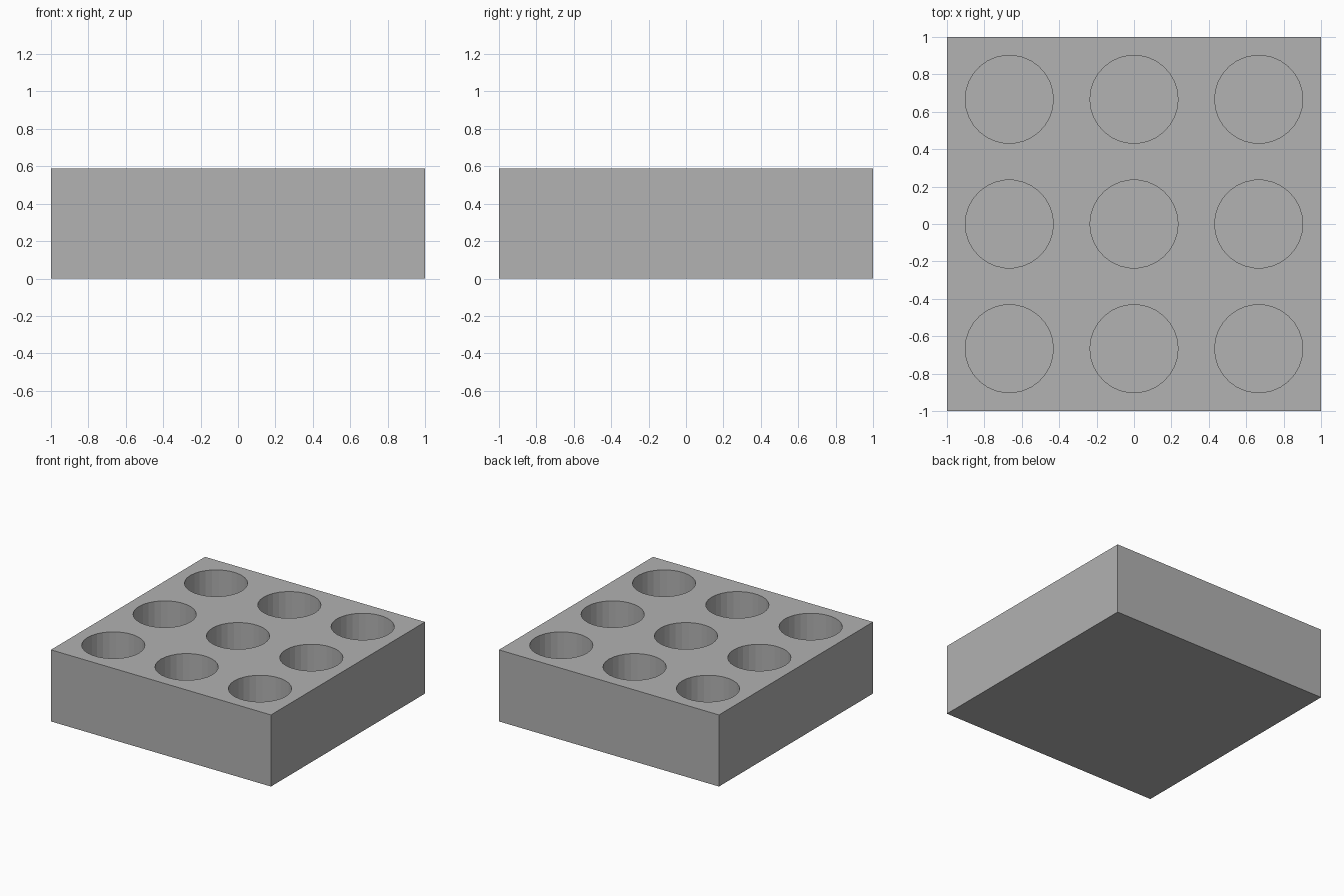
import bpy
import bmesh
from math import radians
from mathutils import Matrix

MM = 2 / 102                 # block is 102 units wide, scaled to 2
SIDE, HEIGHT = 102 * MM, 30 * MM
PITCH, RADIUS, FLOOR = 34 * MM, 12 * MM, 5 * MM
SEGMENTS = 30

old = bpy.data.objects.get("Cube")
if old:
    bpy.data.objects.remove(old, do_unlink=True)

# Plain grey
grey = bpy.data.materials.new("plain_grey")
grey.use_nodes = True
colour = (0.445, 0.445, 0.445, 1)
grey.diffuse_color = colour
grey.node_tree.nodes["Principled BSDF"].inputs["Base Color"].default_value = colour


def make_object(name, bm):
    mesh = bpy.data.meshes.new(name)
    bm.to_mesh(mesh)
    bm.free()
    mesh.materials.append(grey)
    obj = bpy.data.objects.new(name, mesh)
    bpy.context.collection.objects.link(obj)
    return obj


# Square block
bm = bmesh.new()
bmesh.ops.create_cube(bm, size=1, matrix=Matrix.Translation((0, 0, HEIGHT / 2))
                      @ Matrix.Diagonal((SIDE, SIDE, HEIGHT, 1)))
block = make_object("holder_block", bm)

# Three by three grid of round pockets, with a corner of each facing sideways
bm = bmesh.new()
depth = HEIGHT
for column in (-1, 0, 1):
    for row in (-1, 0, 1):
        place = Matrix.Translation((column * PITCH, row * PITCH, FLOOR + depth / 2))
        bmesh.ops.create_cone(bm, cap_ends=True, segments=SEGMENTS,
                              radius1=RADIUS, radius2=RADIUS, depth=depth,
                              matrix=place @ Matrix.Rotation(radians(90), 4, 'Z'))
cutter = make_object("pocket_cutter", bm)
cutter.hide_render = True

# Cut the pockets, then discard the cutter
cut = block.modifiers.new("pockets", 'BOOLEAN')
cut.operation = 'DIFFERENCE'
cut.solver = 'EXACT'
cut.object = cutter
bpy.context.view_layer.objects.active = block
bpy.ops.object.modifier_apply(modifier=cut.name)
bpy.data.objects.remove(cutter, do_unlink=True)
